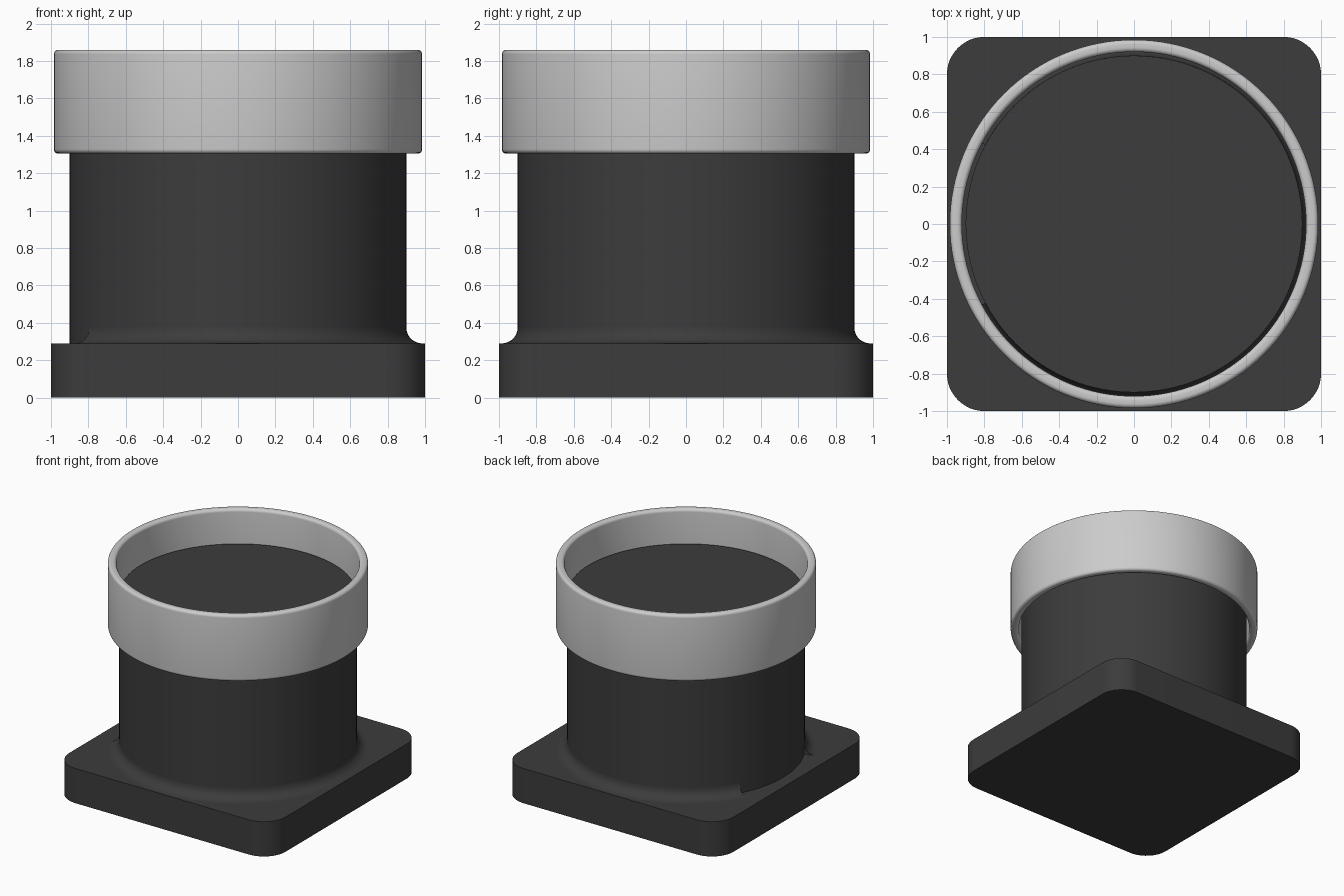
import bpy, bmesh, math

if "Cube" in bpy.data.objects:
    bpy.data.objects.remove(bpy.data.objects["Cube"])

dark = bpy.data.materials.new("dark_grey")
dark.diffuse_color = (0.045, 0.045, 0.045, 1)
dark.use_nodes = True
dark.node_tree.nodes["Principled BSDF"].inputs["Base Color"].default_value = dark.diffuse_color


def finish(bm, name, mat=None):
    """Turn a bmesh into a named, smooth-shaded object."""
    bmesh.ops.recalc_face_normals(bm, faces=bm.faces)
    mesh = bpy.data.meshes.new(name)
    bm.to_mesh(mesh)
    bm.free()
    obj = bpy.data.objects.new(name, mesh)
    bpy.context.collection.objects.link(obj)
    if mat:
        mesh.materials.append(mat)
    bpy.ops.object.select_all(action='DESELECT')
    obj.select_set(True)
    bpy.context.view_layer.objects.active = obj
    bpy.ops.object.shade_smooth_by_angle(angle=math.radians(35))
    return obj


def lathe(name, profile, start=0, sweep=360, steps=128, mat=None):
    """Sweep a closed (radius, z) profile around z; cap the ends of a partial sweep."""
    bm = bmesh.new()
    full = sweep == 360
    rings = []
    for i in range(steps if full else steps + 1):
        a = math.radians(start + sweep * i / steps)
        rings.append([bm.verts.new((r * math.cos(a), r * math.sin(a), z)) for r, z in profile])
    n = len(profile)
    for i in range(steps):
        a, b = rings[i], rings[(i + 1) % len(rings)]
        for j in range(n):
            k = (j + 1) % n
            bm.faces.new((a[j], b[j], b[k], a[k]))
    if not full:
        bm.faces.new(rings[0])
        bm.faces.new(rings[-1])
    return finish(bm, name, mat)


def arc(cx, cz, r, a0, a1, n=6):
    """Points on an arc in the (radius, z) plane."""
    angles = [math.radians(a0 + (a1 - a0) * i / n) for i in range(n + 1)]
    return [(cx + r * math.cos(a), cz + r * math.sin(a)) for a in angles]


# Square base plate with rounded vertical corners
bm = bmesh.new()
bmesh.ops.create_cube(bm, size=1)
for v in bm.verts:
    v.co = (v.co.x * 2, v.co.y * 2, (v.co.z + 0.5) * 0.29)
corners = [e for e in bm.edges if abs(e.verts[0].co.z - e.verts[1].co.z) > 0.1]
bmesh.ops.bevel(bm, geom=corners, offset=0.2, segments=12, profile=0.5, affect='EDGES')
finish(bm, "base_plate", dark)

# Solid barrel standing on the plate
bm = bmesh.new()
bmesh.ops.create_cone(bm, cap_ends=True, segments=128, radius1=0.9, radius2=0.9, depth=1.30)
bmesh.ops.translate(bm, verts=bm.verts, vec=(0, 0, 0.93))
finish(bm, "barrel", dark)

# Concave fillet at the foot of the barrel, interrupted on the left side
f = 0.085
fillet = [(0.89, 0.28)] + [(0.89, 0.29 + f)] + arc(0.9 + f, 0.29 + f, f, 180, 270, 8) + [(0.9 + f, 0.28)]
lathe("barrel_fillet", fillet, start=-152, sweep=304, mat=dark)

# Open collar ring with softened edges, clear of the barrel by a thin gap
ri, ro, z0, z1, b = 0.92, 0.985, 1.305, 1.86, 0.024
collar = (arc(ro - b, z0 + b, b, -90, 0) + arc(ro - b, z1 - b, b, 0, 90)
          + arc(ri + b, z1 - b, b, 90, 180) + arc(ri + b, z0 + b, b, 180, 270))
lathe("collar_ring", collar)
